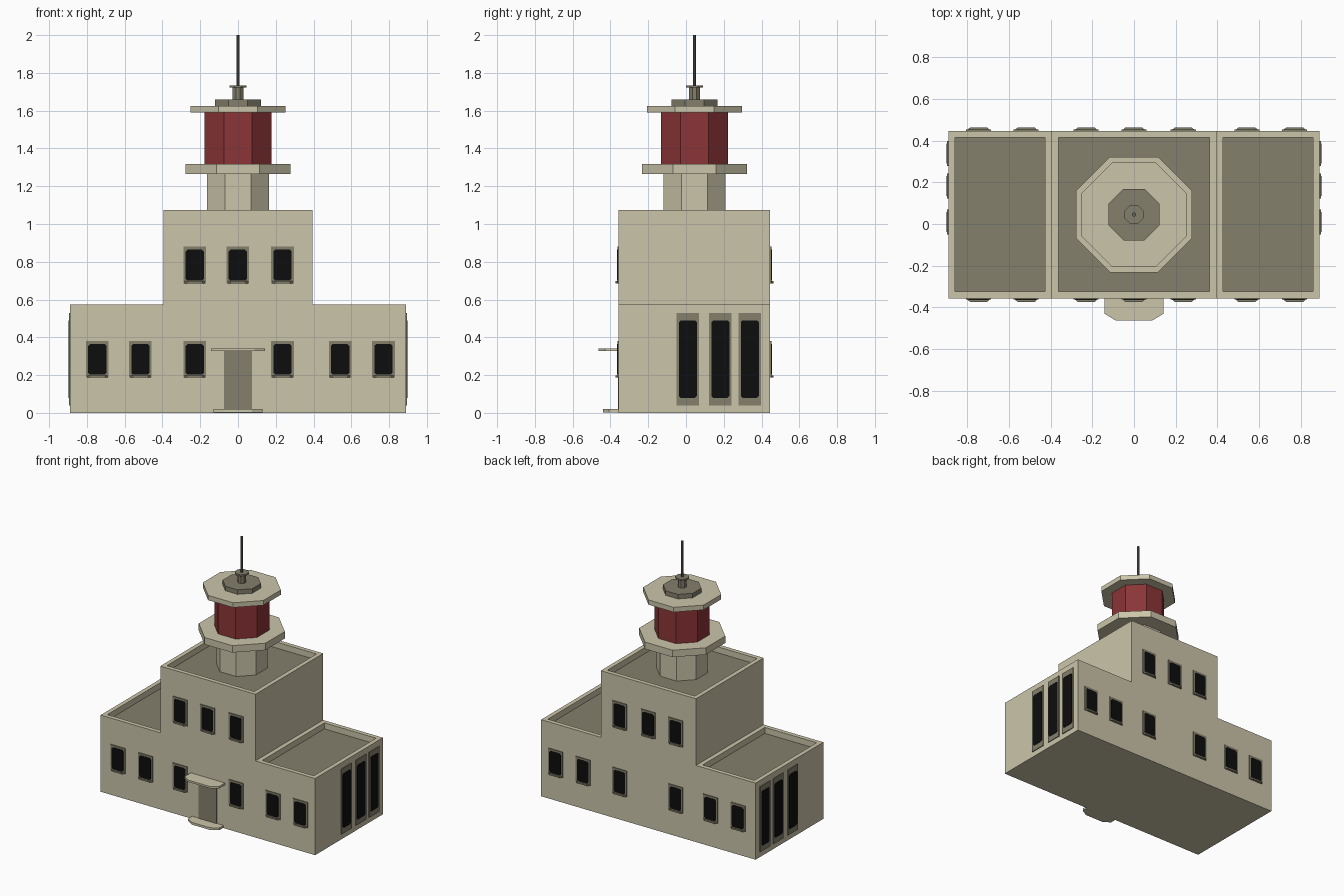
import bpy, bmesh, math
from mathutils import Vector

if "Cube" in bpy.data.objects:
    bpy.data.objects.remove(bpy.data.objects["Cube"])

def material(name, col):
    m = bpy.data.materials.new(name)
    m.diffuse_color = (*col, 1)
    m.use_nodes = True
    m.node_tree.nodes["Principled BSDF"].inputs["Base Color"].default_value = m.diffuse_color
    return m

CREAM = material("cream wall", (0.60, 0.56, 0.40))
GREY = material("grey trim", (0.23, 0.215, 0.15))
RED = material("red lantern", (0.26, 0.035, 0.038))
BLACK = material("black glass", (0.004, 0.004, 0.004))
DARK = material("dark metal", (0.13, 0.13, 0.10))
YF, YB, YC, XS = -0.357, 0.446, 0.045, 0.89

def finish(name, bm, mats):
    bmesh.ops.recalc_face_normals(bm, faces=bm.faces[:])
    me = bpy.data.meshes.new(name)
    bm.to_mesh(me)
    bm.free()
    for m in mats:
        me.materials.append(m)
    ob = bpy.data.objects.new(name, me)
    bpy.context.collection.objects.link(ob)
    return ob

def add_prism(bm, pts, offset):
    """Extrude a closed outline along an offset vector."""
    f = bm.faces.new([bm.verts.new(p) for p in pts])
    r = bmesh.ops.extrude_face_region(bm, geom=[f], use_keep_orig=True)
    vs = [g for g in r["geom"] if isinstance(g, bmesh.types.BMVert)]
    bmesh.ops.translate(bm, verts=vs, vec=offset)

def prism(name, pts, offset, mat):
    bm = bmesh.new()
    add_prism(bm, pts, offset)
    return finish(name, bm, [mat])

def drum(name, half, z0, z1, mat, n=8):
    """Octagonal drum with flats facing the axes."""
    r = half / math.cos(math.pi / n)
    pts = [(r * math.cos((i + .5) * 2 * math.pi / n),
            YC + r * math.sin((i + .5) * 2 * math.pi / n), z0) for i in range(n)]
    return prism(name, pts, (0, 0, z1 - z0), mat)

# Stepped building with sunken roofs behind parapets
H1, H2, XC = 0.575, 1.075, 0.395
prof = [(-XS, 0), (XS, 0), (XS, H1), (XC, H1), (XC, H2), (-XC, H2), (-XC, H1), (-XS, H1)]
bm = bmesh.new()
add_prism(bm, [(x, YF, z) for x, z in prof], (0, YB - YF, 0))
bmesh.ops.recalc_face_normals(bm, faces=bm.faces[:])
bm.normal_update()
roofs = [f for f in bm.faces if f.normal.z > 0.9]
bmesh.ops.inset_individual(bm, faces=roofs, thickness=0.046)
ext = bmesh.ops.extrude_discrete_faces(bm, faces=roofs)["faces"]
for f in ext:
    bmesh.ops.translate(bm, verts=f.verts[:], vec=(0, 0, -0.045))
    f.material_index = 1
finish("building", bm, [CREAM, GREY])

# Tower and lantern
drum("tower_base", 0.164, 1.03, 1.265, CREAM)
drum("gallery", 0.277, 1.265, 1.317, CREAM)
drum("lantern", 0.177, 1.317, 1.59, RED)
drum("lantern_roof", 0.251, 1.59, 1.626, CREAM)
drum("roof_cap", 0.123, 1.626, 1.66, GREY)
drum("finial_neck", 0.028, 1.66, 1.722, GREY)
drum("finial_collar", 0.045, 1.722, 1.734, GREY)
drum("mast", 0.009, 1.734, 2.0, DARK)

def window(name, origin, right, out, w, z0, z1, border, sill):
    """Frame plate, chamfered glass and optional tapered sill on a wall."""
    o, r, n, up = Vector(origin), Vector(right), Vector(out), Vector((0, 0, 1))
    at = lambda u, z, d=0: o + r * u + up * z + n * d
    prism(name + "_frame", [at(-w, z0), at(w, z0), at(w, z1), at(-w, z1)], n * 0.006, GREY)
    g, a, b, c = w - 0.012, z0 + border, z1 - 0.015 - (border - 0.015), 0.01
    prism(name + "_glass", [at(-g + c, a), at(g - c, a), at(g, a + c), at(g, b - c),
                            at(g - c, b), at(-g + c, b), at(-g, b - c), at(-g, a + c)],
          n * 0.008, BLACK)
    if sill:
        prism(name + "_sill", [at(-w, z0), at(w, z0), at(w - 0.02, z0, 0.017),
                               at(-w + 0.02, z0, 0.017)], up * 0.012, GREY)

# Front and back windows, two storeys
for side, y, s in (("front", YF, -1), ("back", YB, 1)):
    for i, x in enumerate((-0.745, -0.517, -0.229, 0.236, 0.541, 0.77)):
        window(f"{side}_lower_window_{i}", (x, y, 0), (1, 0, 0), (0, s, 0), 0.06, 0.187, 0.38, 0.015, True)
    for i, x in enumerate((-0.229, -0.001, 0.236)):
        window(f"{side}_upper_window_{i}", (x, y, 0), (1, 0, 0), (0, s, 0), 0.06, 0.685, 0.88, 0.015, True)

# Tall side windows
for side, s in (("left", -1), ("right", 1)):
    for i, y in enumerate((0.01, 0.182, 0.338)):
        window(f"{side}_tall_window_{i}", (s * XS, y, 0), (0, 1, 0), (s, 0, 0), 0.06, 0.04, 0.53, 0.04, False)

# Door, canopy and step
prism("door", [(-0.075, YF, 0.02), (0.075, YF, 0.02), (0.075, YF, 0.33), (-0.075, YF, 0.33)],
      (0, -0.004, 0), GREY)

def ledge(name, w, c, y, z0, z1):
    pts = [(-w, YF, z0), (-w, y + 0.033, z0), (-w + c, y, z0),
           (w - c, y, z0), (w, y + 0.033, z0), (w, YF, z0)]
    prism(name, pts, (0, 0, z1 - z0), CREAM)

ledge("canopy", 0.142, 0.055, -0.463, 0.328, 0.342)
ledge("step", 0.13, 0.055, -0.44, 0.003, 0.02)
